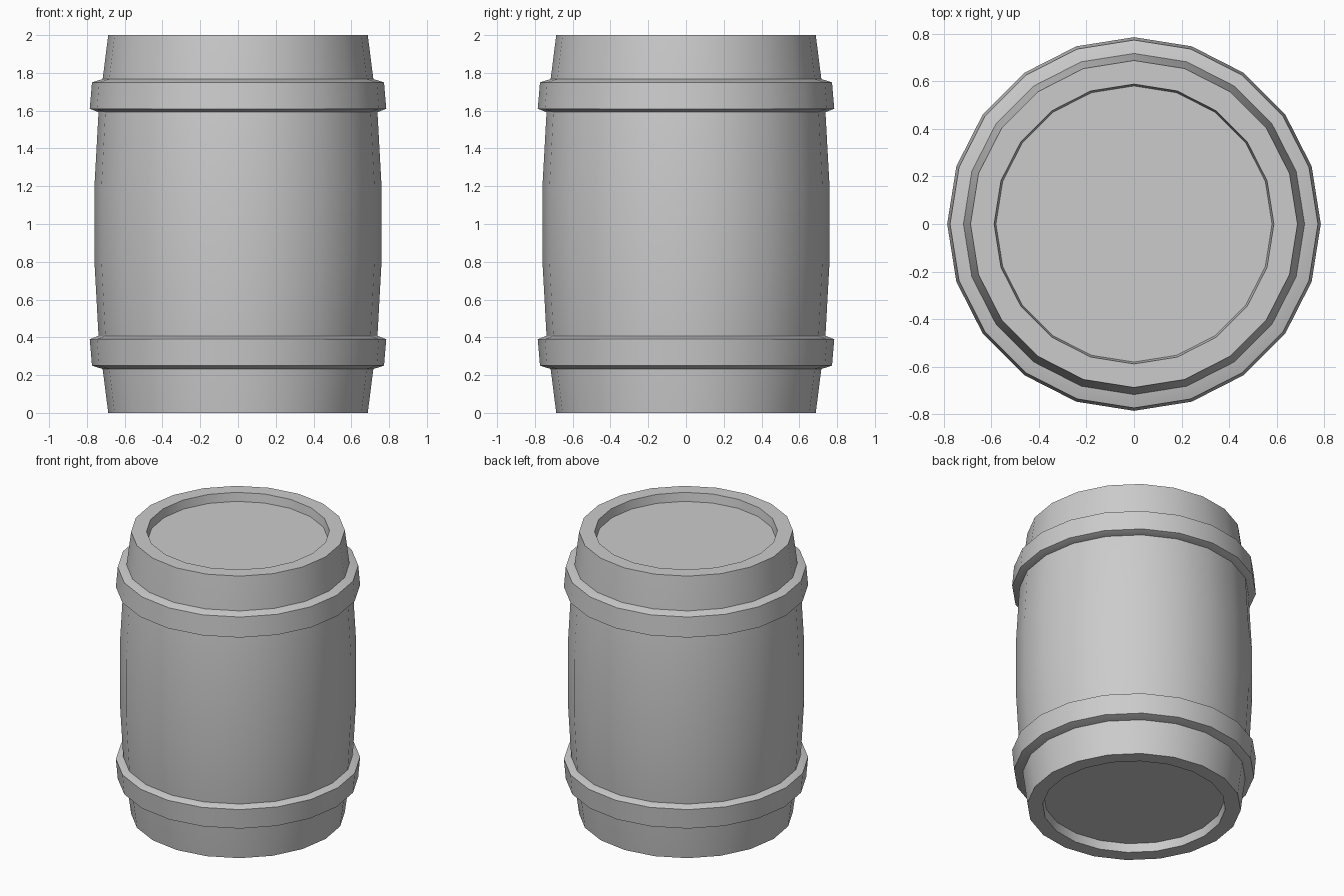
import bpy
import math

cube = bpy.data.objects.get("Cube")
if cube:
    bpy.data.objects.remove(cube, do_unlink=True)

SIDES = 20

grey = bpy.data.materials.new("light_grey")
grey.diffuse_color = (0.6, 0.6, 0.6, 1)
grey.use_nodes = True
grey.node_tree.nodes["Principled BSDF"].inputs["Base Color"].default_value = (0.6, 0.6, 0.6, 1)


def lathe(name, profile, closed=False):
    """Revolve a (radius, height) profile, listed bottom to top on the outside."""
    verts = [(r * math.cos(a), r * math.sin(a), z)
             for r, z in profile
             for a in (math.tau * i / SIDES for i in range(SIDES))]
    count = len(profile)
    faces = []
    for ring in range(count if closed else count - 1):
        low, high = ring * SIDES, (ring + 1) % count * SIDES
        for i in range(SIDES):
            j = (i + 1) % SIDES
            faces.append((low + i, low + j, high + j, high + i))
    if not closed:
        # Flat heads closing both ends
        faces.append(tuple(reversed(range(SIDES))))
        faces.append(tuple(range((count - 1) * SIDES, count * SIDES)))
    mesh = bpy.data.meshes.new(name)
    mesh.from_pydata(verts, [], faces)
    mesh.materials.append(grey)
    obj = bpy.data.objects.new(name, mesh)
    bpy.context.collection.objects.link(obj)
    bpy.ops.object.select_all(action='DESELECT')
    obj.select_set(True)
    bpy.context.view_layer.objects.active = obj
    bpy.ops.object.shade_smooth_by_angle(angle=math.radians(30))
    return obj


def mirror_height(profile):
    return [(r, 2 - z) for r, z in reversed(profile)]


# Bulging staves with a recessed head at each end
lower_half = [(0.58, 0.06), (0.588, 0), (0.687, 0), (0.738, 0.4), (0.76, 0.8)]
lathe("barrel_body", lower_half + mirror_height(lower_half))

# Raised hoops with bevelled lips, set slightly into the staves
hoop = [(0.69, 0.23), (0.718, 0.233), (0.773, 0.25), (0.785, 0.39), (0.738, 0.408), (0.70, 0.408)]
lathe("lower_hoop", hoop, closed=True)
lathe("upper_hoop", mirror_height(hoop), closed=True)
